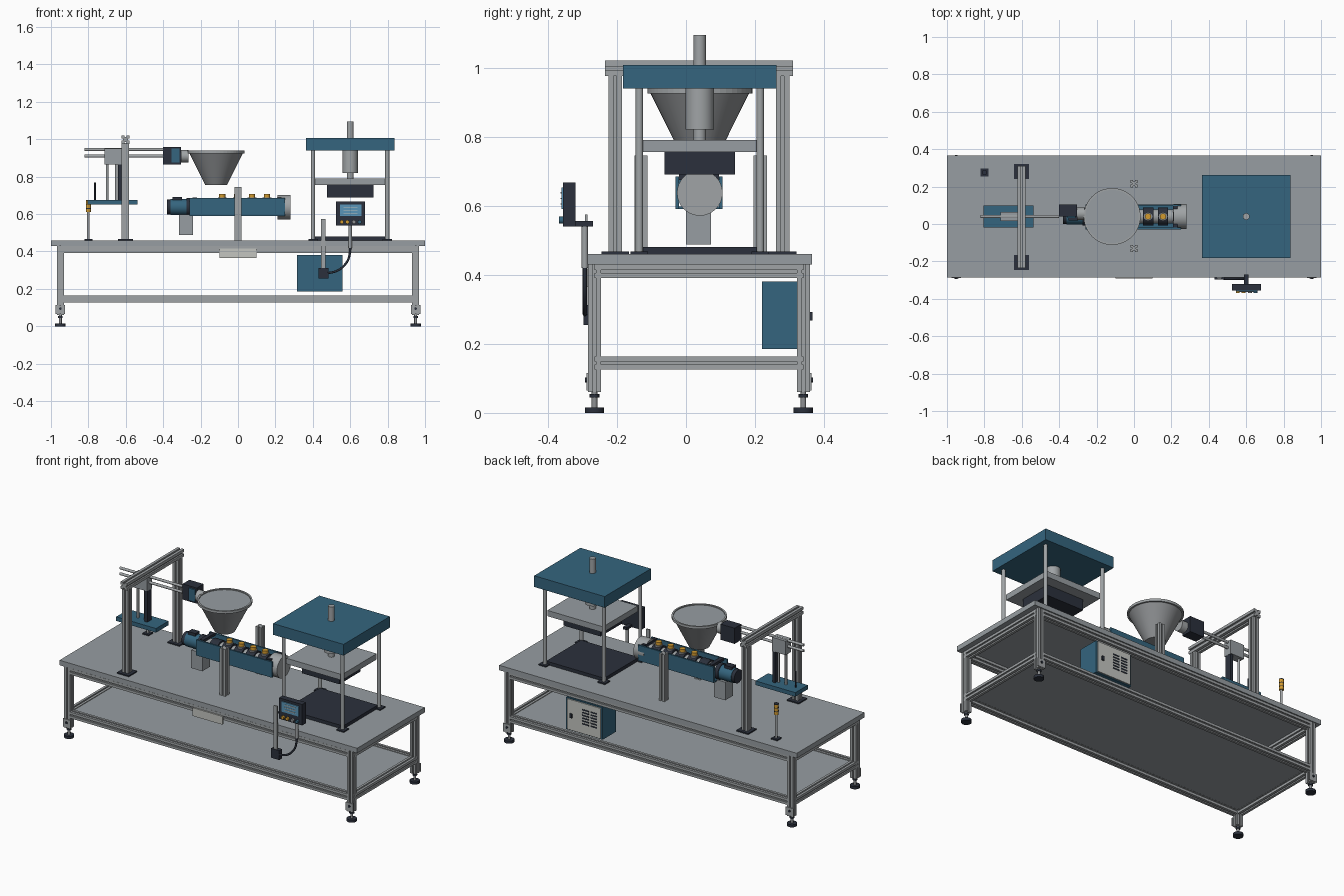
import bpy, bmesh, math
from mathutils import Vector

cube = bpy.data.objects.get("Cube")
if cube:
    bpy.data.objects.remove(cube, do_unlink=True)


def material(name, r, g, b):
    mat = bpy.data.materials.new(name)
    mat.use_nodes = True
    mat.diffuse_color = (r, g, b, 1)
    mat.node_tree.nodes["Principled BSDF"].inputs["Base Color"].default_value = (r, g, b, 1)
    return mat


GREY = material("sheet grey", .31, .34, .36)
ALLOY = material("aluminium", .35, .37, .38)
STEEL = material("dull steel", .27, .28, .29)
BLUE = material("machine blue", .035, .13, .21)
DARK = material("dark slate", .024, .03, .045)
YELLOW = material("amber", .65, .33, .03)
PALE = material("pale grey", .55, .56, .53)
SCREEN = material("screen blue", .1, .3, .48)


def finish(name, mat, bm, smooth=False):
    """Turn a bmesh into an object with one material."""
    bmesh.ops.recalc_face_normals(bm, faces=bm.faces)
    mesh = bpy.data.meshes.new(name)
    for face in bm.faces:
        face.smooth = smooth and len(face.verts) == 4
    bm.to_mesh(mesh)
    bm.free()
    mesh.materials.append(mat)
    obj = bpy.data.objects.new(name, mesh)
    bpy.context.collection.objects.link(obj)
    return obj


def box(name, mat, xs, ys, zs):
    """Box between the given limits on each axis."""
    bm = bmesh.new()
    bmesh.ops.create_cube(bm, size=1)
    for v in bm.verts:
        v.co = [lim[0] if c < 0 else lim[1] for c, lim in zip(v.co, (xs, ys, zs))]
    return finish(name, mat, bm)


def span(centre, half):
    return (centre - half, centre + half)


def place(obj, start, end):
    """Move a part built along z so that it runs from start."""
    obj.location = start
    obj.rotation_mode = 'QUATERNION'
    obj.rotation_quaternion = (Vector(end) - Vector(start)).to_track_quat('Z', 'Y')
    return obj


def rod(name, mat, start, end, radius, top=None, sides=32):
    """Cylinder or cone frustum between two points."""
    length = (Vector(end) - Vector(start)).length
    bm = bmesh.new()
    bmesh.ops.create_cone(bm, cap_ends=True, segments=sides, radius1=radius,
                          radius2=top or radius, depth=length)
    bmesh.ops.translate(bm, verts=bm.verts, vec=(0, 0, length / 2))
    return place(finish(name, mat, bm, True), start, end)


def extrusion(name, start, end, size):
    """Slotted aluminium profile between two points."""
    length = (Vector(end) - Vector(start)).length
    h, slot, depth = size / 2, size / 9, size / 5
    side = [(h, -h), (h, -slot), (h - depth, -slot), (h - depth, slot), (h, slot)]
    bm = bmesh.new()
    ring = []
    for turn in range(4):
        for x, y in side:
            for _ in range(turn):
                x, y = -y, x
            ring.append(bm.verts.new((x, y, 0)))
    base = bm.faces.new(ring)
    top = bmesh.ops.extrude_face_region(bm, geom=[base])["geom"]
    moved = [g for g in top if isinstance(g, bmesh.types.BMVert)]
    bmesh.ops.translate(bm, verts=moved, vec=(0, 0, length))
    return place(finish(name, ALLOY, bm), start, end)


# Table: top, shelf, frame and levelling feet
FRONT, BACK, MID = -.265, .34, .04
TOP = .46
box("table_top", GREY, (-1, 1), (-.285, .365), (.43, TOP))
box("lower_shelf", GREY, (-.95, .95), (FRONT, BACK), (.15, .16))
for y in (FRONT, BACK):
    out = -1 if y < 0 else 1
    for z in (.41, .145):
        extrusion("long_rail", (-.935, y, z), (.935, y, z), .038)
    for x in (-.95, .95):
        extrusion("leg", (x, y, .06), (x, y, .43), .038)
        rod("foot_pad", DARK, (x, y, 0), (x, y, .016), .028)
        rod("foot_stem", STEEL, (x, y, .015), (x, y, .065), .008)
        rod("foot_nut", DARK, (x, y, .045), (x, y, .055), .014, sides=6)
        box("foot_bracket", ALLOY, span(x, .026), span(y + out * .02, .003), (.065, .115))
        rod("bracket_bolt", DARK, (x, y + out * .02, .095), (x, y + out * .028, .095), .007)
for x in (-.95, .95):
    for z in (.41, .145):
        extrusion("cross_rail", (x, FRONT, z), (x, BACK, z), .038)
box("front_plate", PALE, (-.1, .1), (-.292, -.284), (.365, .415))

# Electrical cabinet with vented door
box("cabinet", BLUE, (.315, .56), (.22, .35), (.185, .38))
box("cabinet_door", PALE, (.325, .55), (.35, .357), (.19, .375))
for column in range(2):
    for row in range(6):
        box("vent_slot", DARK, span(.37 + column * .055, .022), (.355, .359),
            span(.25 + row * .017, .004))
box("door_handle", DARK, span(.52, .008), (.355, .366), span(.28, .012))

# Press
PX = .6
box("press_base", DARK, span(PX, .195), span(MID, .167), (TOP, .48))
for sx in (-1, 1):
    for sy in (-1, 1):
        x, y = PX + sx * .198, MID + sy * .175
        rod("press_post", ALLOY, (x, y, TOP), (x, y, .95), .011)
        box("post_flange", DARK, span(x, .025), span(y, .025), (TOP, .467))
box("press_head", BLUE, span(PX, .237), span(MID, .222), (.94, 1.008))
box("press_platen", GREY, span(PX, .187), span(MID, .167), (.755, .79))
box("press_die", DARK, span(PX, .125), span(MID, .102), (.69, .755))
rod("press_cylinder", ALLOY, (PX, MID, .82), (PX, MID, .94), .041)
rod("press_ram", ALLOY, (PX, MID, .79), (PX, MID, 1.095), .018)

# Hopper with closed top and raised rim
HX = -.117
rod("hopper", STEEL, (HX, MID, .755), (HX, MID, .93), .058, .145, 48)
rod("hopper_lid", GREY, (HX, MID, .93), (HX, MID, .934), .145, sides=48)
bm = bmesh.new()
profile = [(.142, .925), (.152, .925), (.152, .94), (.142, .94)]
verts = [bm.verts.new((r, 0, z)) for r, z in profile]
edges = [bm.edges.new((verts[i - 1], verts[i])) for i in range(4)]
bmesh.ops.spin(bm, geom=verts + edges, axis=(0, 0, 1), cent=(0, 0, 0),
               angle=math.tau, steps=48, use_merge=True)
bmesh.ops.remove_doubles(bm, verts=bm.verts, dist=.0001)
finish("hopper_rim", ALLOY, bm).location = (HX, MID, 0)

# Extruder barrel, trough, heater bands and motor
BZ = .637
for y in (-.025, .1):
    box("trough_side", BLUE, (-.26, .25), span(y, .005), (.59, .685))
box("trough_floor", BLUE, (-.26, .21), (-.025, .1), (.59, .597))
rod("barrel", ALLOY, (-.26, MID, BZ), (.22, MID, BZ), .038)
rod("barrel_end", ALLOY, (.21, MID, BZ), (.28, MID, BZ), .066)
for i in range(5):
    x = -.165 + i * .08
    rod("heater_band", DARK, (x - .028, MID, BZ), (x + .028, MID, BZ), .048)
    if i:
        rod("heater_terminal", YELLOW, (x, MID, BZ), (x, MID, .708), .017)
        rod("terminal_base", STEEL, (x, MID, BZ), (x, MID, .69), .023)
for x in (-.23, .22):
    box("trough_bridge", DARK, span(x, .012), (-.02, .095), (.675, .69))
rod("motor_flange", DARK, (-.275, MID, BZ), (-.25, MID, BZ), .048)
rod("motor_body", BLUE, (-.36, MID, BZ), (-.275, MID, BZ), .043)
rod("motor_cap", DARK, (-.38, MID, BZ), (-.36, MID, BZ), .04)
box("motor_terminal", DARK, (-.35, -.3), span(MID, .02), (.67, .692))
box("barrel_support", GREY, (-.315, -.24), (0, .073), (.487, .597))
for y in (-.13, .215):
    extrusion("barrel_column", (0, y, TOP), (0, y, .745), .038)

# Gantry
GX = -.602
for y in (-.205, .28):
    extrusion("gantry_column", (GX, y, TOP), (GX, y, .98), .04)
    box("gantry_foot", DARK, span(GX, .04), span(y, .04), (TOP, .467))
extrusion("gantry_beam", (GX, -.235, .998), (GX, .31, .998), .044)

# Feed drive, guide rods and carriage
box("drive_gearbox", DARK, (-.4, -.305), (.04, .105), (.865, .96))
box("drive_panel", BLUE, (-.355, -.312), (.032, .04), (.875, .95))
rod("drive_nose", ALLOY, (-.305, .055, .91), (-.265, .055, .91), .033)
for z in (.91, .945):
    rod("guide_rod", ALLOY, (-.82, MID, z), (-.4, MID, z), .008)
box("carriage", GREY, (-.715, -.622), span(MID, .025), (.865, .95))
box("carriage_tray", BLUE, (-.805, -.537), (-.02, .1), (.65, .675))
for x in (-.7, -.65):
    rod("hanger_rod", ALLOY, (x, MID, .66), (x, MID, .87), .007)
box("lift_column", DARK, span(-.632, .009), span(MID, .02), (.65, .865))
rod("tray_pin", DARK, (-.765, MID, .65), (-.765, MID, .77), .005)

# Signal beacon
SX, SY = -.8, .275
box("beacon_foot", DARK, span(SX, .021), span(SY, .021), (TOP, .467))
rod("beacon_pole", ALLOY, (SX, SY, TOP), (SX, SY, .61), .007)
for i in range(3):
    z = .61 + i * .022
    rod("beacon_lamp", YELLOW, (SX, SY, z), (SX, SY, z + .018), .013)
    rod("beacon_band", DARK, (SX, SY, z + .018), (SX, SY, z + .022), .014)

# Control panel on its stem
box("control_panel", DARK, (.525, .68), (-.356, -.32), (.54, .667))
box("screen", SCREEN, (.545, .66), (-.361, -.355), (.59, .652))
for row in range(3):
    box("screen_line", PALE, (.565, .64), (-.363, -.36), span(.605 + row * .016, .002))
for x, mat in ((.555, YELLOW), (.585, YELLOW), (.62, STEEL), (.65, BLUE)):
    rod("panel_button", mat, (x, -.355, .558), (x, -.368, .558), .01)
box("panel_arm", DARK, span(PX, .012), (-.325, -.27), (.54, .555))
rod("panel_stem", ALLOY, (PX, -.293, .42), (PX, -.293, .545), .009)

# Junction box, its post and the cable
box("junction_box", DARK, (.43, .485), (-.297, -.27), (.255, .312))
box("junction_post", ALLOY, span(.456, .011), (-.293, -.285), (.312, .575))
curve = bpy.data.curves.new("cable", 'CURVE')
curve.dimensions = '3D'
curve.bevel_depth = .006
spline = curve.splines.new('NURBS')
path = [(PX, .43), (PX, .37), (.575, .325), (.53, .29), (.48, .285)]
spline.points.add(len(path) - 1)
for point, (x, z) in zip(spline.points, path):
    point.co = (x, -.293, z, 1)
spline.use_endpoint_u = True
cable = bpy.data.objects.new("cable", curve)
bpy.context.collection.objects.link(cable)
curve.materials.append(DARK)
